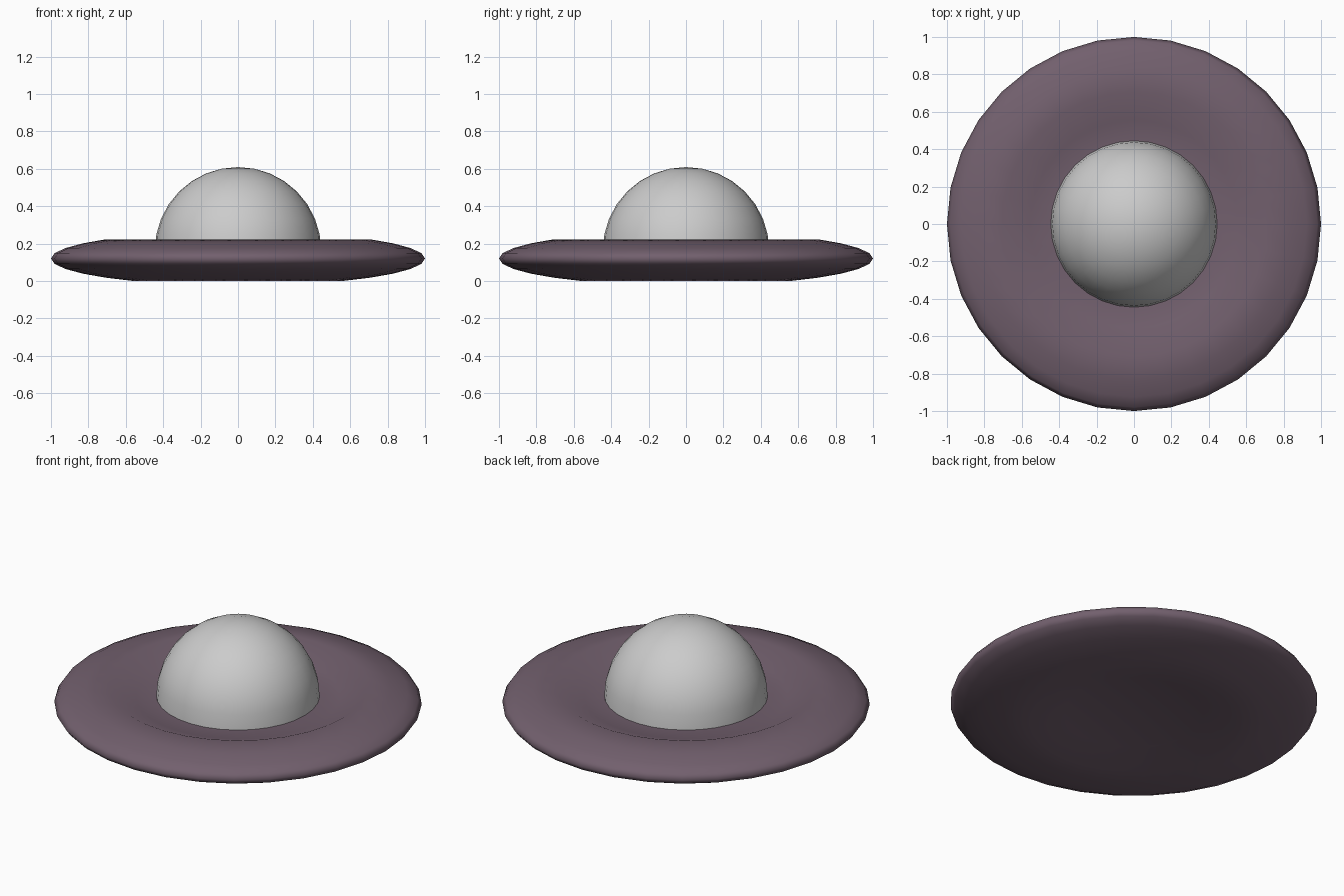
import bpy, bmesh, math

if "Cube" in bpy.data.objects:
    bpy.data.objects.remove(bpy.data.objects["Cube"])

SIDES = 32


def lathe(name, profile, color=None):
    """Spin an (r, z) profile around z; end points on the axis become poles."""
    bm = bmesh.new()
    rings = []
    for r, z in profile:
        if r < 1e-5:
            rings.append([bm.verts.new((0, 0, z))] * SIDES)
        else:
            rings.append([bm.verts.new((r * math.cos(2 * math.pi * i / SIDES),
                                        r * math.sin(2 * math.pi * i / SIDES), z))
                          for i in range(SIDES)])
    for a, b in zip(rings, rings[1:]):
        for i in range(SIDES):
            j = (i + 1) % SIDES
            bm.faces.new(dict.fromkeys((a[i], a[j], b[j], b[i])))
    bmesh.ops.recalc_face_normals(bm, faces=bm.faces)
    for f in bm.faces:
        f.smooth = True
    mesh = bpy.data.meshes.new(name)
    bm.to_mesh(mesh)
    bm.free()
    obj = bpy.data.objects.new(name, mesh)
    bpy.context.collection.objects.link(obj)
    if color:
        mat = bpy.data.materials.new(name + "_paint")
        mat.diffuse_color = color
        mat.use_nodes = True
        mat.node_tree.nodes["Principled BSDF"].inputs["Base Color"].default_value = mat.diffuse_color
        mesh.materials.append(mat)
    return obj


# saucer hull: flattened sphere with a recessed underside and a dished top
STEP = math.pi / 16
hull = [(0, 0.05), (0.38, 0.05)]
hull += [(math.cos(k * STEP), 0.12 + 0.145 * math.sin(k * STEP)) for k in range(-5, 5)]
hull += [(0.556, 0.16), (0.38, 0.16), (0, 0.16)]
lathe("saucer_hull", hull, (0.168, 0.116, 0.154, 1))

# cockpit dome: hemisphere resting in the dish
dome = [(0.445 * math.cos(k * STEP), 0.163 + 0.446 * math.sin(k * STEP)) for k in range(8)]
lathe("cockpit_dome", dome + [(0, 0.609)])
